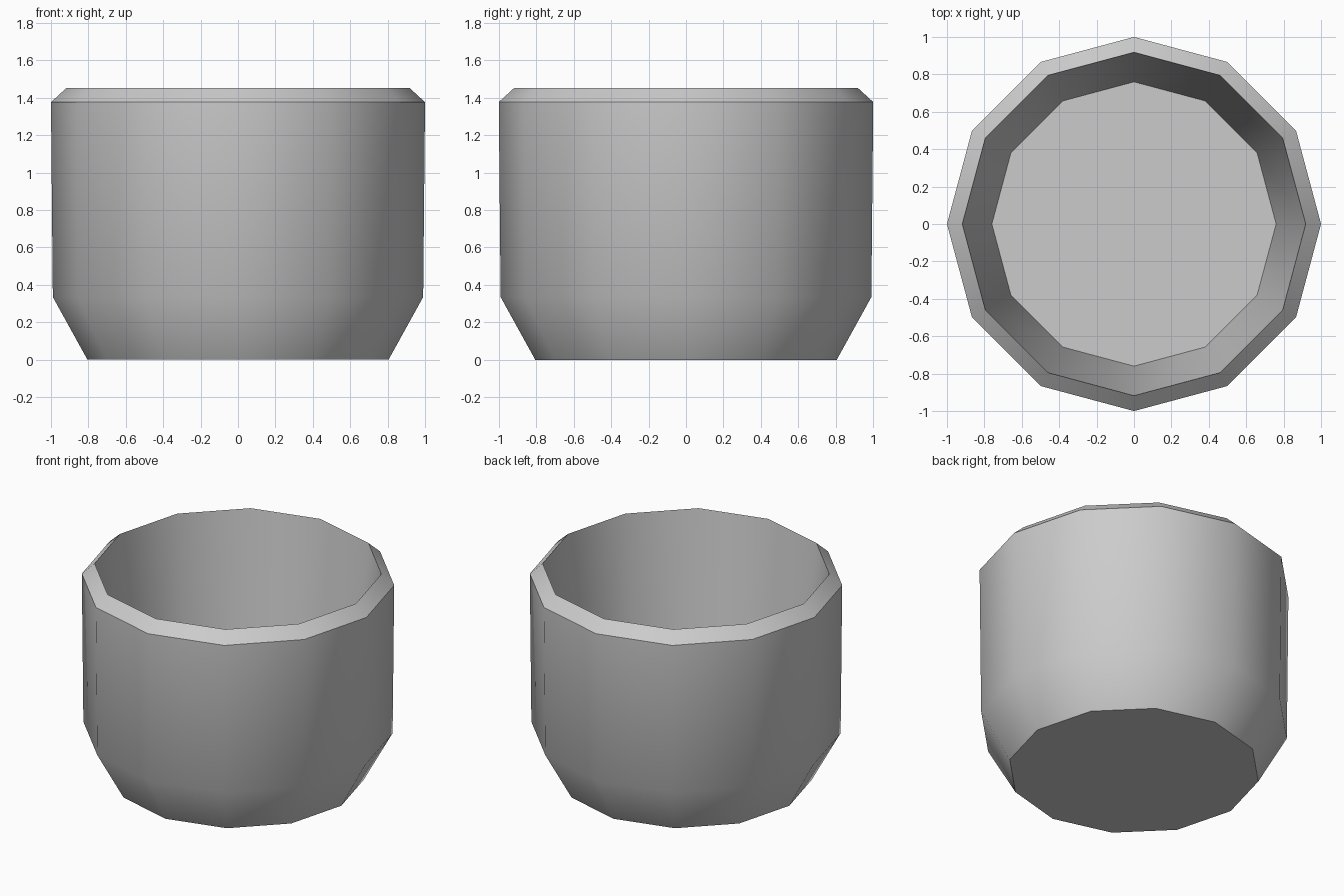
import bpy, bmesh
from math import sin, cos, pi, radians

if "Cube" in bpy.data.objects:
    bpy.data.objects.remove(bpy.data.objects["Cube"])

SIDES = 12
# Cup profile (radius, height): outer base, shoulder, rim bevel, tapered inner wall, floor
PROFILE = [(0.805, 0.0), (0.99, 0.335), (1.0, 1.377), (0.918, 1.452), (0.76, 0.09)]

bm = bmesh.new()
rings = [[bm.verts.new((r * cos(2 * pi * i / SIDES), r * sin(2 * pi * i / SIDES), z))
          for i in range(SIDES)] for r, z in PROFILE]

# Walls between neighbouring rings
for low, high in zip(rings, rings[1:]):
    for i in range(SIDES):
        j = (i + 1) % SIDES
        bm.faces.new((low[i], low[j], high[j], high[i]))

# Underside and inner floor
bm.faces.new(rings[0][::-1])
bm.faces.new(rings[-1])
bmesh.ops.recalc_face_normals(bm, faces=bm.faces[:])

mesh = bpy.data.meshes.new("cup")
bm.to_mesh(mesh)
bm.free()
cup = bpy.data.objects.new("cup", mesh)
bpy.context.collection.objects.link(cup)

# Smooth sides, crisp rim and base edges
bpy.context.view_layer.objects.active = cup
cup.select_set(True)
bpy.ops.object.shade_smooth_by_angle(angle=radians(35))
